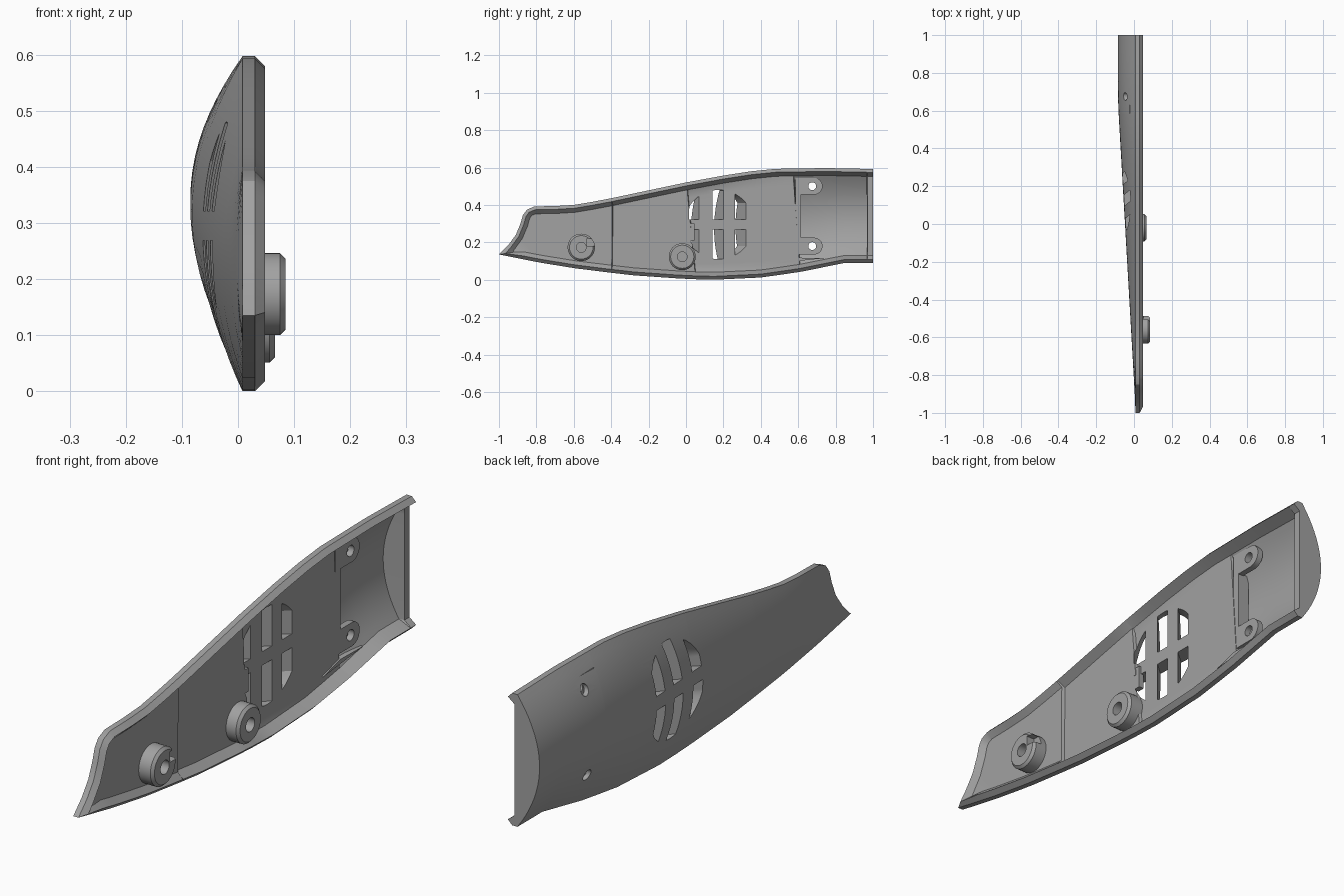
import bpy, bmesh, math
from mathutils import Matrix, Vector

if "Cube" in bpy.data.objects:
    bpy.data.objects.remove(bpy.data.objects["Cube"])

grey = bpy.data.materials.new("plain_grey")
grey.use_nodes = True
grey.diffuse_color = (0.36, 0.36, 0.36, 1)
grey.node_tree.nodes["Principled BSDF"].inputs["Base Color"].default_value = (0.36, 0.36, 0.36, 1)


def make(name, bm):
    """Turn a bmesh into an object with the shared material."""
    bmesh.ops.recalc_face_normals(bm, faces=bm.faces)
    mesh = bpy.data.meshes.new(name)
    bm.to_mesh(mesh)
    bm.free()
    mesh.materials.append(grey)
    ob = bpy.data.objects.new(name, mesh)
    bpy.context.collection.objects.link(ob)
    return ob


def prism(name, outline, x0, x1, lean=0.0):
    """Extrude a (y, z) outline along x; lean shifts y on the x0 side."""
    bm = bmesh.new()
    low = [bm.verts.new((x0, y - lean, z)) for y, z in outline]
    high = [bm.verts.new((x1, y, z)) for y, z in outline]
    bm.faces.new(low)
    bm.faces.new(high)
    n = len(outline)
    for i in range(n):
        k = (i + 1) % n
        bm.faces.new((low[i], low[k], high[k], high[i]))
    return make(name, bm)


def arc(y, z, r, a0=0, a1=360, n=32):
    return [(y + r * math.cos(math.radians(a0 + (a1 - a0) * i / n)),
             z + r * math.sin(math.radians(a0 + (a1 - a0) * i / n))) for i in range(n)]


def box(y0, y1, z0, z1):
    return [(y0, z0), (y1, z0), (y1, z1), (y0, z1)]


def cut(target, cutters):
    for c in cutters:
        c.hide_render = True
        mod = target.modifiers.new("cut", "BOOLEAN")
        mod.object, mod.operation, mod.solver = c, "DIFFERENCE", "EXACT"
        bpy.context.view_layer.objects.active = target
        bpy.ops.object.modifier_apply(modifier=mod.name)
    for c in cutters:
        bpy.data.objects.remove(c)


def lookup(curve, y):
    for (y0, z0), (y1, z1) in zip(curve, curve[1:]):
        if y <= y1:
            return z0 + (z1 - z0) * (y - y0) / (y1 - y0)
    return curve[-1][1]


# Side outline of the shell, upper and lower edges
TOP = [(-0.81, 0.392), (-0.7, 0.394), (-0.6, 0.4), (-0.45, 0.425), (-0.2, 0.478), (0, 0.52),
       (0.2, 0.557), (0.35, 0.58), (0.48, 0.593), (0.75, 0.597), (1, 0.592)]
LOW = [(-1, 0.135), (-0.8, 0.095), (-0.6, 0.062), (-0.3, 0.025), (0, 0.004), (0.15, 0),
       (0.4, 0.012), (0.6, 0.04), (0.75, 0.07), (0.85, 0.09), (1, 0.09)]
NOSE = [(-1, 0.135), (-0.95, 0.185), (-0.91, 0.24), (-0.885, 0.3), (-0.872, 0.345), (-0.85, 0.375)]
NOSE_LOW = [-1, -0.87, -0.82, -0.78, -0.75, -0.72]
FRONT, MIDDLE, PANEL, OPEN, END = 0.026, 0.014, 0.002, -1, 0.02

# Stations: upper y, lower y, inner floor level
stations = [(-0.81, -0.69, FRONT), (-0.7, -0.64, FRONT), (-0.6, -0.58, FRONT), (-0.5, -0.5, FRONT),
            (-0.402, -0.402, FRONT), (-0.398, -0.398, MIDDLE), (-0.3, -0.28, MIDDLE),
            (-0.2, -0.16, MIDDLE), (-0.1, -0.05, MIDDLE), (-0.002, 0.046, MIDDLE), (0.002, 0.05, PANEL),
            (0.1, 0.15, PANEL), (0.2, 0.25, PANEL), (0.35, 0.4, PANEL), (0.48, 0.52, PANEL),
            (0.573, 0.613, PANEL), (0.577, 0.617, OPEN), (0.68, 0.7, OPEN), (0.75, 0.78, OPEN),
            (0.85, 0.85, OPEN), (0.967, 0.967, OPEN), (0.97, 0.97, END), (1, 1, END)]
upper = [Vector(p) for p in NOSE] + [Vector((a, lookup(TOP, a))) for a, b, f in stations]
lower = [Vector((y, lookup(LOW, y))) for y in NOSE_LOW] + [Vector((b, lookup(LOW, b))) for a, b, f in stations]
floors = [FRONT] * len(NOSE) + [f for a, b, f in stations]


def inward(points, side):
    out = []
    for i in range(len(points)):
        t = (points[min(i + 1, len(points) - 1)] - points[max(i - 1, 0)]).normalized()
        out.append(Vector((-t.y, t.x)) * side)
    out[0] = Vector((1.9, 0.3))
    out[-1] = Vector((0, side))
    return out


n_up, n_low = inward(upper, -1), inward(lower, 1)


def skin(y, u):
    depth = min(0.093, max(0, y + 0.97) * 0.0575)
    return 0.008 - depth * (1 - u * u)


# Shell: one closed ring of points per station
K = 20
bm = bmesh.new()
rings = []
for a, b, na, nb, level in zip(upper, lower, n_up, n_low, floors):
    ring = []
    for j in range(K + 1):
        p = a.lerp(b, j / K)
        ring.append((skin(p.x, 2 * j / K - 1), *p))
    ring += [(0.03, *b), (0.048, *(b + nb * 0.018))]
    ia, ib = a + na * 0.04, b + nb * 0.04
    for j in range(K + 1):
        p = ib.lerp(ia, j / K)
        s = (p - a).dot(b - a) / max((b - a).length_squared, 1e-6)
        ring.append((max(level, skin(p.x, 2 * s - 1) + 0.018), *p))
    ring += [(0.048, *(a + na * 0.018)), (0.03, *a)]
    rings.append([bm.verts.new(p) for p in ring])
# The nose collapses to a single folded edge
count = len(rings[0])
for r0, r1 in zip(rings, rings[1:]):
    for i in range(count):
        k = (i + 1) % count
        bm.faces.new((r0[i], r0[k], r1[k], r1[i]))
bm.faces.new(rings[-1])
tip = rings[0]
for v in tip[K + 3:2 * K + 4]:
    v.co = (0.03, *(upper[0] + n_up[0] * 0.04))
bmesh.ops.remove_doubles(bm, verts=bm.verts, dist=0.0004)
shell = make("shell", bm)

# Slanted vent slots inside an oval
vents = []
for y0, y1 in ((0.03, 0.095), (0.165, 0.225), (0.285, 0.345)):
    for side in (1, -1):
        ys = [y0 + (y1 - y0) * i / 4 for i in range(5)]
        rim = [(y, 0.295 + side * max(0.04, 0.185 * math.sqrt(max(0, 1 - ((y - 0.2) / 0.185) ** 2)))) for y in ys]
        vents.append(prism("vent_cutter", [(y0, 0.295 + side * 0.026)] + rim + [(y1, 0.295 + side * 0.026)],
                           -0.12, 0.03, 0.13))
cut(shell, vents)

# Mounting bracket with two ears behind the panel
SCREWS = (0.5, 0.18)


def screw_cutters():
    return [prism("screw_cutter", arc(0.675, z, 0.021), -0.15, 0.06) for z in SCREWS]


ears = []
for label, z in zip(("upper", "lower"), SCREWS):
    ear = prism(label + "_ear", [(0.585, z - 0.045)] + arc(0.685, z, 0.045, -90, 90, 16) + [(0.685, z + 0.045), (0.585, z + 0.045)],
                -0.024, 0.0)
    cut(ear, screw_cutters())
    ears.append(ear)
cut(shell, screw_cutters())
spine = prism("bracket_spine", box(0.585, 0.615, 0.22, 0.46), -0.05, 0.0)


# Round bosses with a chamfered rim and a blind hole
def boss(name, y, z, r, base, top):
    bm = bmesh.new()
    loops = []
    for x, rad in ((base, r), (top - 0.01, r), (top, r - 0.01), (top, 0.026), (base + 0.012, 0.026)):
        loops.append([bm.verts.new((x, *p)) for p in arc(y, z, rad, n=40)])
    for l0, l1 in zip(loops, loops[1:]):
        for i in range(40):
            k = (i + 1) % 40
            bm.faces.new((l0[i], l0[k], l1[k], l1[i]))
    bm.faces.new(loops[0])
    bm.faces.new(loops[-1])
    return make(name, bm)


front_boss = boss("front_boss", -0.56, 0.173, 0.073, 0.015, 0.085)
cut(front_boss, [prism("notch_cutter", box(-0.53, -0.45, 0.18, 0.22), 0.05, 0.12)])
rear_boss = boss("rear_boss", -0.02, 0.123, 0.072, 0.0, 0.066)

# Small clip at the front edge of the panel and a thin rib by the lower rim
clip = prism("clip", box(0.015, 0.045, 0.21, 0.3), -0.01, 0.012)
rib = prism("lower_rib", [(0.5, 0.09), (0.74, 0.115), (0.6, 0.118)], -0.012, 0.008)

# Smooth shading that keeps hard edges
for ob in bpy.context.view_layer.objects:
    ob.select_set(False)
for ob in [shell, spine, front_boss, rear_boss, clip, rib] + ears:
    ob.select_set(True)
bpy.context.view_layer.objects.active = shell
bpy.ops.object.shade_smooth_by_angle(angle=math.radians(25))
